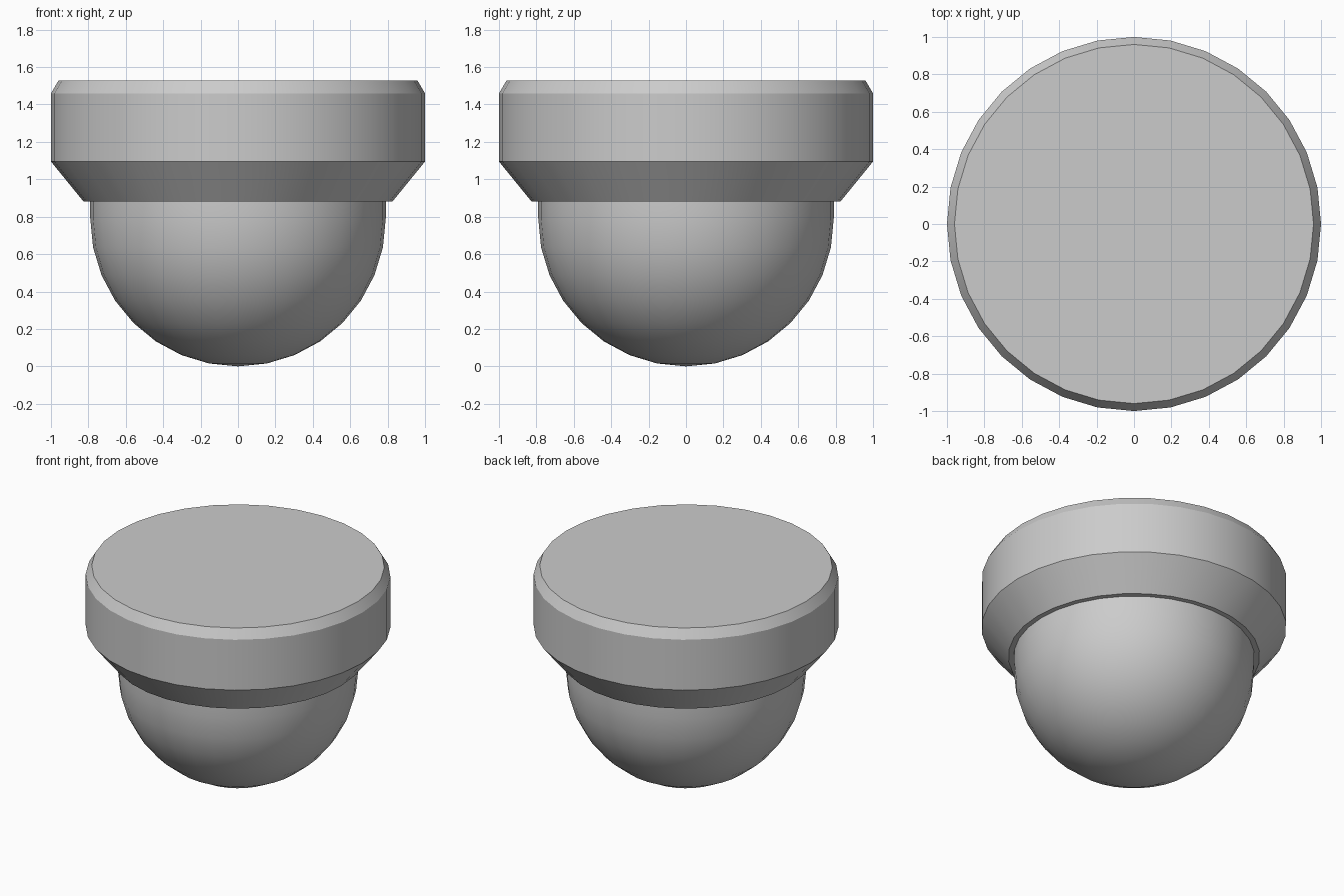
import bpy, bmesh, math

if "Cube" in bpy.data.objects:
    bpy.data.objects.remove(bpy.data.objects["Cube"])

SIDES = 32


def lathe(name, profile):
    """Revolve an (r, z) profile around the z axis; r = 0 closes to a pole."""
    bm = bmesh.new()
    verts = [bm.verts.new((r, 0, z)) for r, z in profile]
    edges = [bm.edges.new(pair) for pair in zip(verts, verts[1:])]
    bmesh.ops.spin(bm, geom=verts + edges, cent=(0, 0, 0), axis=(0, 0, 1),
                   angle=2 * math.pi, steps=SIDES, use_duplicate=False)
    bmesh.ops.remove_doubles(bm, verts=bm.verts, dist=1e-4)
    bmesh.ops.recalc_face_normals(bm, faces=bm.faces)
    mesh = bpy.data.meshes.new(name)
    bm.to_mesh(mesh)
    bm.free()
    obj = bpy.data.objects.new(name, mesh)
    bpy.context.collection.objects.link(obj)
    bpy.ops.object.select_all(action='DESELECT')
    obj.select_set(True)
    bpy.context.view_layer.objects.active = obj
    bpy.ops.object.shade_smooth_by_angle(angle=math.radians(25))
    return obj


# Chamfered round housing
lathe("housing", [(0, 0.88), (0.825, 0.88), (1, 1.095), (1, 1.46),
                  (0.96, 1.527), (0, 1.527)])

# Hemispherical dome with a short straight collar tucked into the housing
R = 0.79
dome = [(R * math.sin(i * math.pi / 16), R - R * math.cos(i * math.pi / 16))
        for i in range(9)]
lathe("dome", dome + [(R, 0.89), (0, 0.89)])
